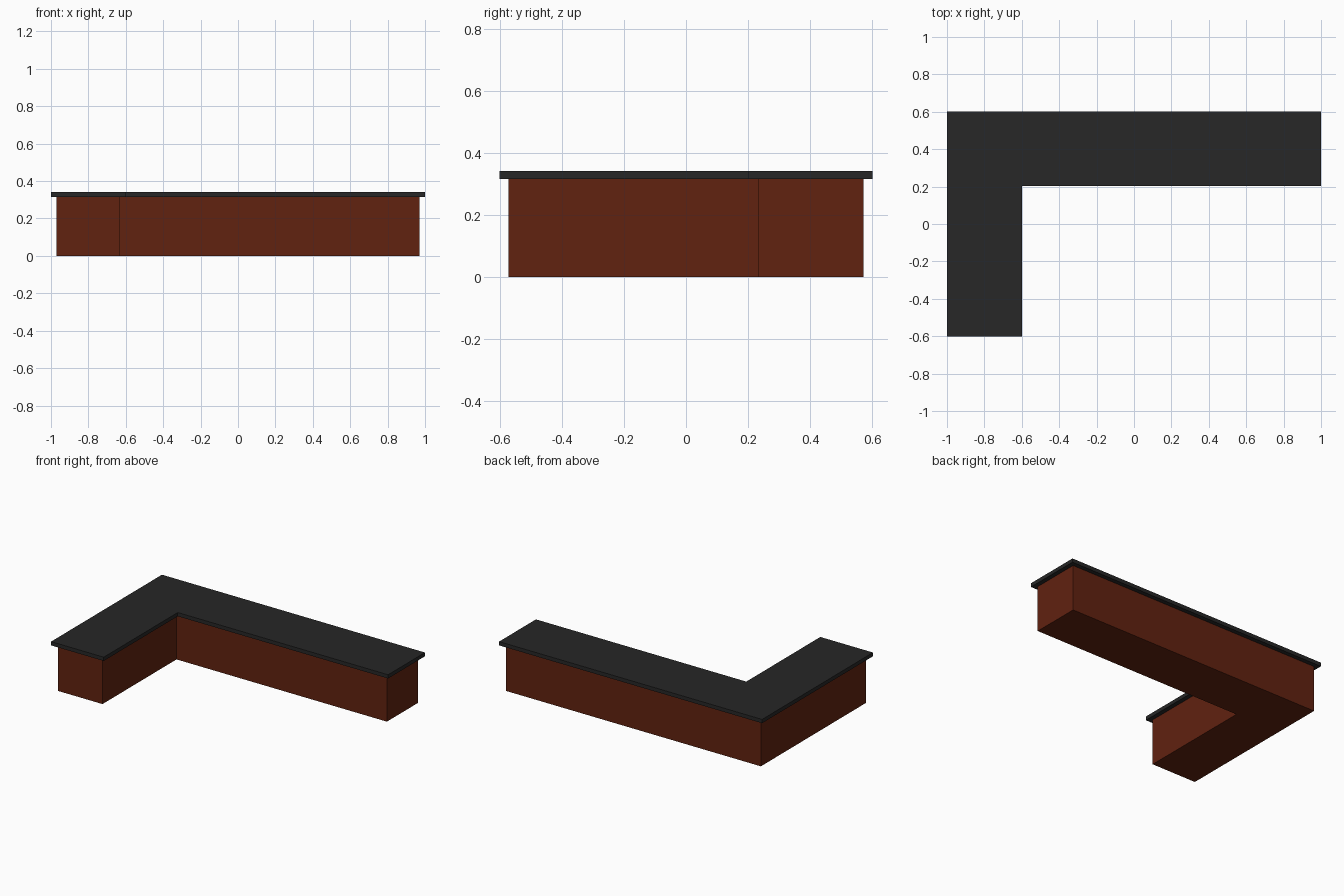
import bpy, bmesh

if "Cube" in bpy.data.objects:
    bpy.data.objects.remove(bpy.data.objects["Cube"])


def material(name, color):
    mat = bpy.data.materials.new(name)
    mat.diffuse_color = (*color, 1)
    mat.use_nodes = True
    mat.node_tree.nodes["Principled BSDF"].inputs["Base Color"].default_value = mat.diffuse_color
    return mat


def l_block(name, inset, z0, z1, mat):
    """L-shaped outline, inset on every edge, extruded from z0 to z1."""
    x0, x1, y0, y1 = -1 + inset, 1 - inset, -0.602 + inset, 0.602 - inset
    xi, yi = -0.6 - inset, 0.202 + inset
    outline = [(x0, y0), (xi, y0), (xi, yi), (x1, yi), (x1, y1), (x0, y1)]
    bm = bmesh.new()
    face = bm.faces.new([bm.verts.new((x, y, z0)) for x, y in outline])
    new = bmesh.ops.extrude_face_region(bm, geom=[face])["geom"]
    top = [v for v in new if isinstance(v, bmesh.types.BMVert)]
    bmesh.ops.translate(bm, verts=top, vec=(0, 0, z1 - z0))
    bmesh.ops.recalc_face_normals(bm, faces=bm.faces)
    mesh = bpy.data.meshes.new(name)
    bm.to_mesh(mesh)
    bm.free()
    mesh.materials.append(mat)
    obj = bpy.data.objects.new(name, mesh)
    bpy.context.collection.objects.link(obj)
    return obj


# Wooden base and overhanging dark slab
l_block("counter_base", 0.03, 0, 0.316, material("red_brown_wood", (0.12, 0.016, 0.005)))
l_block("countertop", 0, 0.316, 0.342, material("dark_stone", (0.02, 0.02, 0.02)))
